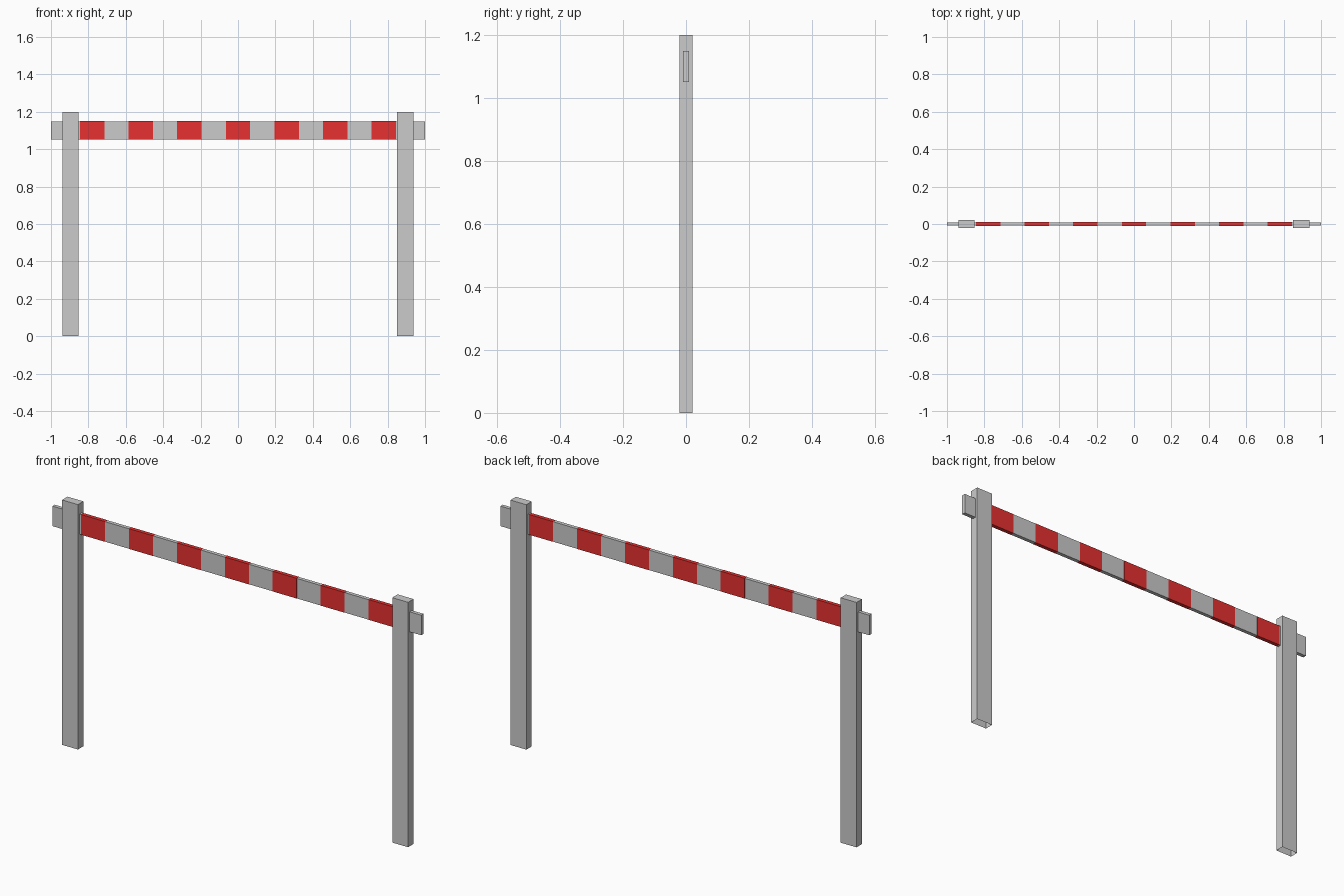
import bpy, bmesh
from mathutils import Matrix

if "Cube" in bpy.data.objects:
    bpy.data.objects.remove(bpy.data.objects["Cube"])

RAIL_Z, RAIL_H, RAIL_D = 1.10, 0.098, 0.018
STRIPE_W = 0.13


def box(name, center, size, material=None, open_bottom=False):
    bm = bmesh.new()
    bmesh.ops.create_cube(bm, size=1, matrix=Matrix.Translation(center) @ Matrix.Diagonal((*size, 1)))
    if open_bottom:
        bm.normal_update()
        bmesh.ops.delete(bm, geom=[f for f in bm.faces if f.normal.z < -0.9], context='FACES')
    mesh = bpy.data.meshes.new(name)
    bm.to_mesh(mesh)
    bm.free()
    if material:
        mesh.materials.append(material)
    obj = bpy.data.objects.new(name, mesh)
    bpy.context.collection.objects.link(obj)
    return obj


red = bpy.data.materials.new("stripe_red")
red.diffuse_color = (0.8, 0.03, 0.03, 1)
red.use_nodes = True
red.node_tree.nodes["Principled BSDF"].inputs["Base Color"].default_value = red.diffuse_color

# Upright posts, open underneath
for side, x in (("left", -0.896), ("right", 0.894)):
    box(f"{side}_post", (x, 0, 0.6), (0.086, 0.042, 1.2), open_bottom=True)

# Horizontal rail through both posts
box("rail", (0, 0, RAIL_Z), (2, RAIL_D, RAIL_H))

# Red bands wrapped around the rail, a hair proud of it
for i in range(-3, 4):
    box(f"red_stripe_{i + 4}", (i * 2 * STRIPE_W, 0, RAIL_Z),
        (STRIPE_W, RAIL_D + 0.001, RAIL_H + 0.001), red)
